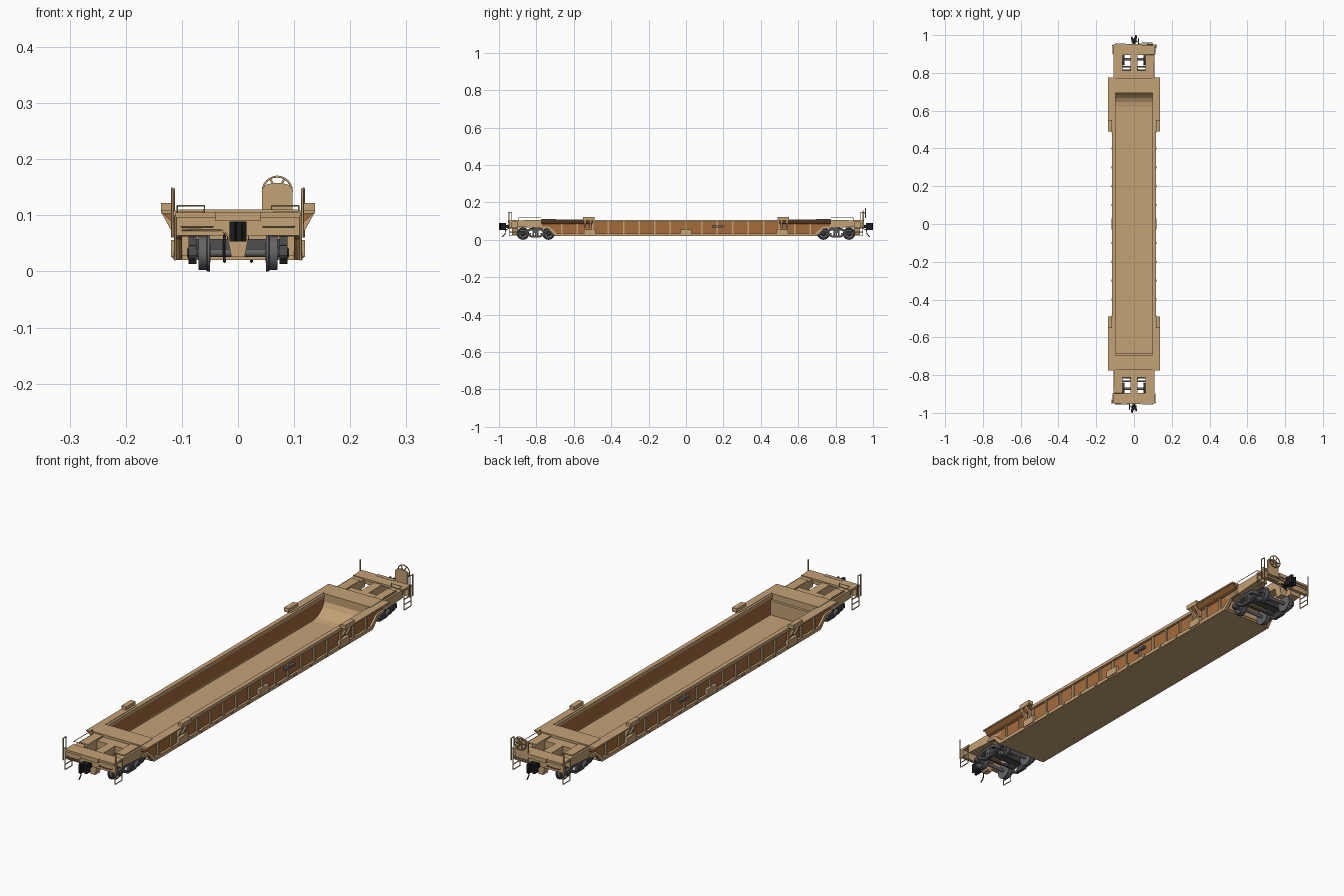
import bpy, bmesh, math

if "Cube" in bpy.data.objects:
    bpy.data.objects.remove(bpy.data.objects["Cube"], do_unlink=True)


def material(name, rgb):
    m = bpy.data.materials.new(name)
    m.use_nodes = True
    m.diffuse_color = (*rgb, 1)
    m.node_tree.nodes["Principled BSDF"].inputs["Base Color"].default_value = (*rgb, 1)
    return m


TAN = material("tan paint", (0.55, 0.36, 0.18))
BROWN = material("brown paint", (0.37, 0.15, 0.045))
STEEL = material("wheel steel", (0.13, 0.13, 0.14))
IRON = material("truck grey", (0.08, 0.08, 0.085))
BLACK = material("coupler black", (0.012, 0.012, 0.014))

# Reflection sets: pairs of x and y signs
ONE = [(1, 1)]
SIDES = [(1, 1), (-1, 1)]
ENDS = [(1, 1), (1, -1)]
ALL = SIDES + [(1, -1), (-1, -1)]
TURN = [(1, 1), (-1, -1)]


def finish(name, bm, mat, smooth=False):
    bmesh.ops.recalc_face_normals(bm, faces=bm.faces)
    me = bpy.data.meshes.new(name)
    bm.to_mesh(me)
    bm.free()
    me.materials.append(mat)
    ob = bpy.data.objects.new(name, me)
    bpy.context.collection.objects.link(ob)
    if smooth:
        bpy.ops.object.select_all(action="DESELECT")
        ob.select_set(True)
        bpy.context.view_layer.objects.active = ob
        bpy.ops.object.shade_smooth_by_angle(angle=math.radians(35))
    return ob


def prism(name, mat, axis, pts, lo, hi, copies=ONE, shifts=(0,)):
    """Extrude a profile along an axis, reflected and shifted along y."""
    bm = bmesh.new()
    for sx, sy in copies:
        for d in shifts:
            rings = []
            for h in (lo, hi):
                place = {"x": lambda a, b: (h, a, b), "y": lambda a, b: (a, h, b),
                         "z": lambda a, b: (a, b, h)}[axis]
                ring = []
                for a, b in pts:
                    x, y, z = place(a, b)
                    ring.append(bm.verts.new((x * sx, (y + d) * sy, z)))
                rings.append(ring)
            n = len(pts)
            for ring in rings:
                bm.faces.new(ring)
            for i in range(n):
                j = (i + 1) % n
                bm.faces.new((rings[0][i], rings[0][j], rings[1][j], rings[1][i]))
    return finish(name, bm, mat)


def box(name, mat, x, y, z, copies=ONE, shifts=(0,)):
    pts = [(y[0], z[0]), (y[1], z[0]), (y[1], z[1]), (y[0], z[1])]
    return prism(name, mat, "x", pts, x[0], x[1], copies, shifts)


def lathe(name, mat, profile, centres, z, copies=ALL, seg=28):
    """Revolve (radius, x) points about axles running across the car."""
    bm = bmesh.new()
    for sx, sy in copies:
        for c in centres:
            rings = []
            for r, x in profile:
                rings.append([bm.verts.new((x * sx, (c + r * math.cos(t)) * sy, z + r * math.sin(t)))
                              for t in (2 * math.pi * k / seg for k in range(seg))])
            for a, b in zip(rings, rings[1:]):
                for i in range(seg):
                    j = (i + 1) % seg
                    bm.faces.new((a[i], a[j], b[j], b[i]))
            bm.faces.new(rings[0])
            bm.faces.new(rings[-1])
    return finish(name, bm, mat, True)


def rod(name, mat, paths, r, copies=ONE):
    """Round bars along one or more paths."""
    cu = bpy.data.curves.new(name, "CURVE")
    cu.dimensions = "3D"
    cu.bevel_depth = r
    cu.bevel_resolution = 1
    cu.use_fill_caps = True
    for sx, sy in copies:
        for path in paths:
            s = cu.splines.new("POLY")
            s.points.add(len(path) - 1)
            for p, (x, y, z) in zip(s.points, path):
                p.co = (x * sx, y * sy, z, 1)
    cu.materials.append(mat)
    ob = bpy.data.objects.new(name, cu)
    bpy.context.collection.objects.link(ob)
    bpy.ops.object.select_all(action="DESELECT")
    ob.select_set(True)
    bpy.context.view_layer.objects.active = ob
    bpy.ops.object.convert(target="MESH")


# Well: floor, side walls, sills and ribs
box("well_floor", TAN, (-0.112, 0.112), (-0.7, 0.7), (0.02, 0.028))
half = [(0.7, 0.02), (0.735, 0.058), (0.775, 0.062), (0.775, 0.1)]
wall = half + [(-y, z) for y, z in reversed(half)]
prism("side_wall", BROWN, "x", wall, 0.1, 0.106, SIDES)
box("top_rim", TAN, (0.098, 0.116), (-0.775, 0.775), (0.094, 0.107), SIDES)
box("bottom_sill", TAN, (0.1, 0.115), (-0.7, 0.7), (0.02, 0.034), SIDES)
prism("raised_sill_end", TAN, "x", [(0.69, 0.02), (0.7, 0.02), (0.735, 0.058), (0.775, 0.062),
      (0.775, 0.072), (0.73, 0.07), (0.69, 0.034)], 0.1, 0.114, ALL)
ribs = [0.083 * k for k in range(-8, 9)]
box("side_rib", TAN, (0.105, 0.113), (-0.004, 0.004), (0.03, 0.097), SIDES, ribs)
box("lift_bracket", TAN, (0.105, 0.119), (-0.03, 0.03), (0.026, 0.056), SIDES, (-0.515, 0, 0.515))
box("small_lug", TAN, (0.11, 0.118), (-0.006, 0.006), (0.024, 0.033), SIDES,
    [s * k for s in (-1, 1) for k in (0.1, 0.2, 0.3, 0.4)])
box("side_valve", STEEL, (0.105, 0.117), (0.14, 0.2), (0.066, 0.076), SIDES)

# Well ends: curved slope at the back, upright step at the front
prism("sloped_end", TAN, "x", [(0.62, 0.028), (0.645, 0.032), (0.667, 0.043), (0.684, 0.06),
      (0.695, 0.08), (0.705, 0.108), (0.705, 0.028)], -0.1, 0.1)
box("front_step", TAN, (-0.1, 0.1), (-0.705, -0.683), (0.028, 0.085))
box("well_bulkhead", TAN, (-0.104, 0.104), (0.694, 0.702), (0.02, 0.11), ENDS)
box("end_deck", TAN, (-0.106, 0.106), (0.7, 0.772), (0.07, 0.11), ENDS)

# Flared side platforms and container guides
prism("flared_platform", BROWN, "y", [(0.107, 0.085), (0.12, 0.09), (0.134, 0.103), (0.107, 0.103)],
      0.5, 0.772, ALL)
box("platform_top", TAN, (0.107, 0.137), (0.495, 0.775), (0.103, 0.109), ALL)
box("guide_block", TAN, (0.116, 0.137), (0.49, 0.55), (0.106, 0.122), ALL)
prism("guide_gusset", TAN, "y", [(0.106, 0.06), (0.112, 0.06), (0.136, 0.104), (0.106, 0.104)],
      0.505, 0.515, ALL, (0, 0.03))

# End frames
box("centre_sill", TAN, (-0.018, 0.018), (0.76, 0.94), (0.065, 0.1), ENDS)
box("body_bolster", TAN, (-0.07, 0.07), (0.77, 0.812), (0.068, 0.1), ENDS)
prism("side_beam", TAN, "x", [(0.77, 0.062), (0.9, 0.07), (0.9, 0.102), (0.77, 0.102)],
      0.062, 0.108, ALL)
box("end_platform", TAN, (-0.111, 0.111), (0.895, 0.95), (0.096, 0.105), ENDS)
box("end_sill", TAN, (-0.111, 0.111), (0.93, 0.944), (0.064, 0.098), ENDS)
box("striker_plate", TAN, (-0.04, 0.04), (0.938, 0.953), (0.09, 0.106), ENDS)
prism("draft_pocket", TAN, "y", [(-0.012, 0.026), (0.012, 0.026), (0.02, 0.066), (-0.02, 0.066)],
      0.9, 0.93, ENDS)
box("platform_plate", TAN, (0.062, 0.1), (0.775, 0.87), (0.102, 0.107), ALL)

# Couplers
box("coupler_shank", BLACK, (-0.008, 0.008), (0.93, 0.98), (0.062, 0.079), ENDS)
prism("coupler_head", BLACK, "z", [(-0.014, 0.962), (0.014, 0.962), (0.015, 0.998), (0.006, 1.0),
      (0.003, 0.984), (-0.006, 0.982), (-0.009, 0.994), (-0.015, 0.99)], 0.053, 0.089, TURN)
rod("air_hose", BLACK, [[(0.024, 0.945, 0.064), (0.025, 0.965, 0.05), (0.025, 0.968, 0.03),
    (0.024, 0.982, 0.017)]], 0.0025, TURN)
rod("uncoupling_lever", TAN, [[(0.1, 0.952, 0.074), (0.03, 0.955, 0.074), (0.014, 0.97, 0.06)]],
    0.0018, TURN)

# Trucks
AXLES = (0.735, 0.872)
R = 0.033
lathe("wheel", STEEL, [(0.01, 0.049), (0.026, 0.05), (R, 0.05), (R, 0.054), (0.031, 0.056),
      (0.03, 0.07), (0.025, 0.07), (0.023, 0.063), (0.012, 0.063), (0.011, 0.072)], AXLES, R)
lathe("axle", STEEL, [(0.007, -0.09), (0.007, 0.09)], AXLES, R, ENDS, 16)
lathe("bearing_cap", IRON, [(0.012, 0.074), (0.012, 0.087), (0.007, 0.091)], AXLES, R, ALL, 16)
MID = sum(AXLES) / 2
# Side frame: arched top chord, drooping lower chord and a spring group between
right = [(0.086, 0.028), (0.086, 0.046), (0.055, 0.048), (0.03, 0.062)]
top_chord = [(MID - d, z) for d, z in right] + [(MID + d, z) for d, z in reversed(right)]
top_chord += [(MID + d, z) for d, z in ((0.056, 0.028), (0.05, 0.038), (0.025, 0.05))]
top_chord += [(MID - d, z) for d, z in ((0.025, 0.05), (0.05, 0.038), (0.056, 0.028))]
prism("side_frame_top", IRON, "x", top_chord, 0.074, 0.088, ALL)
low = [(0.056, 0.036), (0.05, 0.026), (0.024, 0.013)]
inner = [(0.022, 0.022), (0.045, 0.038)]
bottom_chord = [(MID - d, z) for d, z in low] + [(MID + d, z) for d, z in reversed(low)]
bottom_chord += [(MID + d, z) for d, z in reversed(inner)] + [(MID - d, z) for d, z in inner]
prism("side_frame_bottom", IRON, "x", bottom_chord, 0.074, 0.088, ALL)
box("spring", STEEL, (0.075, 0.087), (MID - 0.004, MID + 0.004), (0.02, 0.052), ALL,
    (-0.012, 0, 0.012))
box("truck_bolster", IRON, (-0.086, 0.086), (MID - 0.015, MID + 0.015), (0.036, 0.058), ENDS)
box("centre_plate", IRON, (-0.02, 0.02), (MID - 0.02, MID + 0.02), (0.056, 0.07), ENDS)
box("brake_beam", IRON, (-0.06, 0.06), (MID - 0.004, MID + 0.004), (0.028, 0.036), ENDS, (-0.03, 0.03))

# Corner steps, grab rails and marker poles
steps = [[(0.112, y, 0.1), (0.112, y, 0.021)] for y in (0.9, 0.945)]
steps += [[(0.112, 0.9, z), (0.112, 0.945, z)] for z in (0.021, 0.042, 0.063)]
rod("corner_step", TAN, steps, 0.002, ALL)
rod("tall_grab_rail", TAN, [[(0.117, y, 0.06), (0.117, y, 0.148)] for y in (0.932, 0.95)]
    + [[(0.117, 0.932, 0.148), (0.117, 0.95, 0.148)], [(0.117, 0.932, 0.105), (0.117, 0.95, 0.105)]],
    0.0022, TURN)
rod("marker_pole", TAN, [[(-0.115, 0.945, 0.06), (-0.115, 0.945, 0.148)]], 0.0025, TURN)
rod("deck_rail", TAN, [[(0.108, 0.775, 0.1), (0.108, 0.775, 0.117), (0.108, 0.895, 0.117),
    (0.06, 0.895, 0.117), (0.06, 0.895, 0.1)]], 0.0015, TURN)
rod("end_handrail", TAN, [[(0.045, 0.945, 0.08), (0.045, 0.954, 0.08), (0.1, 0.954, 0.08),
    (0.1, 0.945, 0.08)]], 0.0015, ALL)

# Hand brake stand and wheel at the back
arc = [(0.07 + 0.027 * math.cos(math.pi * k / 8), 0.146 + 0.012 * math.sin(math.pi * k / 8))
       for k in range(9)]
prism("brake_stand", TAN, "y", [(0.043, 0.066), (0.097, 0.066)] + arc, 0.943, 0.95)
cx, cz, rad = 0.07, 0.143, 0.026
rim = [(cx + rad * math.cos(math.pi * k / 12), 0.96, cz + rad * math.sin(math.pi * k / 12))
       for k in range(25)]
spokes = [[(cx, 0.96, cz), rim[k]] for k in range(0, 24, 4)]
rod("brake_wheel", TAN, [rim] + spokes + [[(cx, 0.945, cz), (cx, 0.962, cz)]], 0.002)
